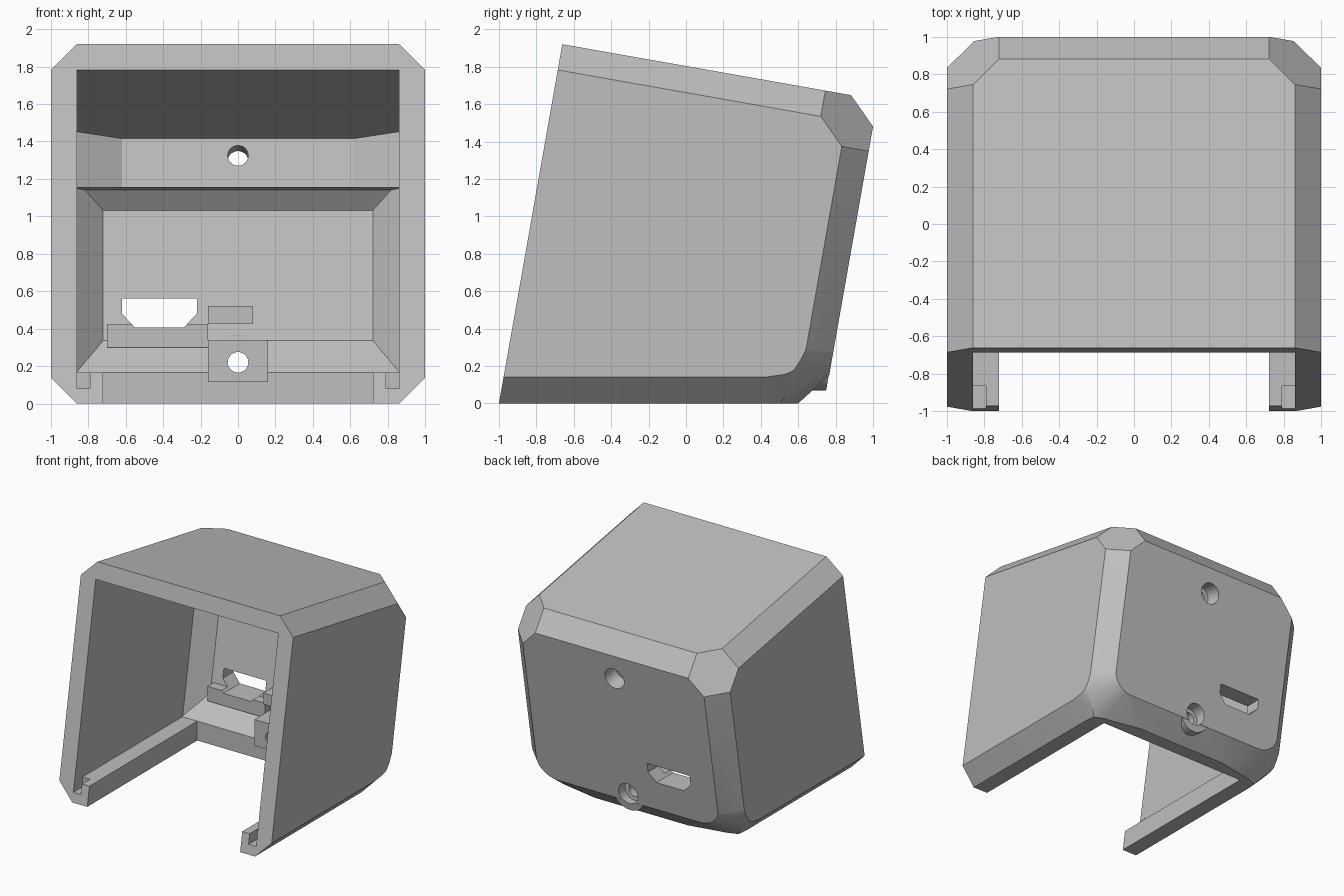
import bpy, bmesh
from math import sin, cos, pi, radians
from mathutils import Vector, Matrix

old = bpy.data.objects.get("Cube")
if old:
    bpy.data.objects.remove(old, do_unlink=True)

grey = bpy.data.materials.new("light_grey_plastic")
grey.use_nodes = True
tone = (0.52, 0.52, 0.52, 1)
grey.diffuse_color = tone
grey.node_tree.nodes["Principled BSDF"].inputs["Base Color"].default_value = tone

TILT = radians(10)
RIGHT = Vector((1, 0, 0))
DOWN = Vector((0, 0, -1))
BACK = Vector((0, cos(TILT), -sin(TILT)))
UP = Vector((0, sin(TILT), cos(TILT)))
BACK_POINT = Vector((0, 1, 1.48))


def finish(bm, name):
    bmesh.ops.recalc_face_normals(bm, faces=bm.faces)
    mesh = bpy.data.meshes.new(name)
    bm.to_mesh(mesh)
    bm.free()
    mesh.materials.append(grey)
    obj = bpy.data.objects.new(name, mesh)
    bpy.context.collection.objects.link(obj)
    return obj


def trim(bm, planes):
    """Cut away everything outside each plane and cap the cut."""
    for point, normal in planes:
        geom = bm.verts[:] + bm.edges[:] + bm.faces[:]
        bmesh.ops.bisect_plane(bm, geom=geom, dist=1e-5, plane_co=point,
                               plane_no=normal, clear_outer=True)
        rim = [e for e in bm.edges if e.is_boundary]
        if rim:
            bmesh.ops.holes_fill(bm, edges=rim, sides=0)


def convex(name, planes):
    bm = bmesh.new()
    bmesh.ops.create_cube(bm, size=6)
    trim(bm, planes)
    return finish(bm, name)


def both(point, normal):
    """A plane and its mirror image in x."""
    p, n = Vector(point), Vector(normal)
    flip = Vector((-1, 1, 1))
    return [(p, n), (p * flip, n * flip)]


def prism(name, points, place, low, high):
    """Extrude a polygon; place(a, b, t) maps it into space."""
    bm = bmesh.new()
    ends = [[bm.verts.new(place(a, b, t)) for a, b in points] for t in (low, high)]
    for ring in ends:
        bm.faces.new(ring)
    for i in range(len(points)):
        j = (i + 1) % len(points)
        bm.faces.new((ends[0][i], ends[0][j], ends[1][j], ends[1][i]))
    return finish(bm, name)


def box(name, x0, x1, y0, y1, z0, z1):
    return prism(name, [(x0, y0), (x1, y0), (x1, y1), (x0, y1)],
                 lambda a, b, t: (a, b, t), z0, z1)


def rod(name, start, axis, length, radius, planes=()):
    bm = bmesh.new()
    turn = axis.to_track_quat('Z', 'Y').to_matrix().to_4x4()
    place = Matrix.Translation(Vector(start) + axis * length / 2) @ turn
    bmesh.ops.create_cone(bm, cap_ends=True, segments=32, radius1=radius,
                          radius2=radius, depth=length, matrix=place)
    trim(bm, planes)
    return finish(bm, name)


def carve(obj, cutters):
    mods = []
    for c in cutters:
        m = obj.modifiers.new("carve", 'BOOLEAN')
        m.operation, m.solver, m.object = 'DIFFERENCE', 'EXACT', c
        mods.append(m)
    graph = bpy.context.evaluated_depsgraph_get()
    mesh = bpy.data.meshes.new_from_object(obj.evaluated_get(graph))
    obj.modifiers.clear()
    obj.data = mesh


# Outer body: a leaning box with chamfered edges and a clipped top rear corner
outer = [((0, -1, 0), -BACK), ((0, 0, 0), DOWN), ((0, -0.66, 1.92), UP),
         (BACK_POINT, BACK), (BACK_POINT, BACK + UP),
         ((0, 0.6, 0), Vector((0, 0.15, -0.165)))]
outer += both((1, 0, 0), RIGHT)
outer += both((0.86, -0.66, 1.92), RIGHT + UP)
outer += both((0.86, 0.97, 1.345), RIGHT + BACK)
outer += both((0.86, 0, 0), RIGHT + DOWN)
outer += both((0.71, 0.89, 1.65), RIGHT + BACK + UP)
# Rounded lower rear corners, as cones around the side and back faces
STEPS = 10
for i in range(1, STEPS):
    a = i / STEPS * (pi / 2 - TILT)
    d = DOWN * cos(a) + Vector((0, 1, 0)) * sin(a)
    outer += both(Vector((1, 0.48, 0.33)) + d * 0.18, RIGHT + d)
    a = i / STEPS * pi / 2
    d = RIGHT * sin(a) - UP * cos(a)
    outer += both(Vector((0.68, 0.797, 0.33)) + d * 0.18, BACK + d)
body = convex("body_shell", outer)

# Hollow interior
inner = [((0, 0, 0.165), DOWN), ((0, -0.685, 1.78), Vector((0, 0.38, 1.415))),
         (BACK_POINT - BACK * 0.14, BACK), ((0, 0.48, 0.165), Vector((0, 0.17, -0.175)))]
inner += both((0.86, 0, 0), RIGHT)
inner += both(Vector((0.72, 1, 1.48)) - BACK * 0.14, RIGHT + BACK)
cavity = convex("cavity_cutter", inner)

# Open bottom, rail notches and connector window
opening = box("opening_cutter", -0.72, 0.72, -2, 0.48, -1, 0.3)
notches = [box("notch_cutter", min(s * 0.79, s * 0.861), max(s * 0.79, s * 0.861),
               -2, -0.865, 0.08, 0.3) for s in (-1, 1)]
window = prism("window_cutter",
               [(-0.62, 0.56), (-0.22, 0.56), (-0.22, 0.48), (-0.29, 0.405),
                (-0.55, 0.405), (-0.62, 0.48)], lambda a, b, t: (a, t, b), 0.5, 1.2)

# Screw holes with counterbores
Y = Vector((0, 1, 0))
upper = Vector((0, 0.965, 1.27))
screw_holes = [rod("upper_hole_cutter", upper - BACK * 0.6, BACK, 1, 0.055),
               rod("upper_bore_cutter", upper - BACK * 0.14, BACK, 0.5, 0.09),
               rod("lower_hole_cutter", (0, 0.2, 0.22), Y, 1, 0.055),
               rod("lower_bore_cutter", (0, 0.69, 0.22), Y, 0.5, 0.09)]

# Upper screw block with flared sides, and the lip beneath it
block = prism("upper_screw_block",
              [(-0.87, 0.5), (-0.62, 0.65), (0.62, 0.65), (0.87, 0.5),
               (0.87, 0.835), (-0.87, 0.835)],
              lambda a, b, t: (a, b + (t - 1.28) * 0.176, t), 1.155, 1.47)
lip = prism("upper_block_lip",
            [(0.63, 1.155), (0.70, 1.14), (0.78, 1.03), (0.85, 1.03),
             (0.85, 1.2), (0.645, 1.2)], lambda a, b, t: (t, a, b), -0.86, 0.86)

# Lower screw boss, inside and outside
boss = box("lower_screw_block", -0.16, 0.16, 0.45, 0.68, 0.115, 0.34)
collar = rod("lower_screw_collar", (0, 0.66, 0.22), Y, 0.5, 0.15,
             [(BACK_POINT - BACK * 0.002, BACK)])

# Board supports under the window
bar = box("board_support_bar", -0.7, -0.16, 0.59, 0.7, 0.3, 0.425)
stop = box("board_stop", -0.16, 0.08, 0.57, 0.72, 0.425, 0.52)

cutters = [cavity, opening, window] + notches + screw_holes
bpy.context.view_layer.update()
carve(body, cutters)
for part in (block, lip, boss, collar):
    carve(part, screw_holes)
carve(bar, [window])
carve(stop, [window])
for c in cutters:
    bpy.data.objects.remove(c, do_unlink=True)

# Smooth the rounded corners and bores, keep chamfers crisp
bpy.ops.object.select_all(action='DESELECT')
for part in (body, block, lip, boss, collar, bar, stop):
    part.select_set(True)
bpy.context.view_layer.objects.active = body
bpy.ops.object.shade_smooth_by_angle(angle=radians(25))
